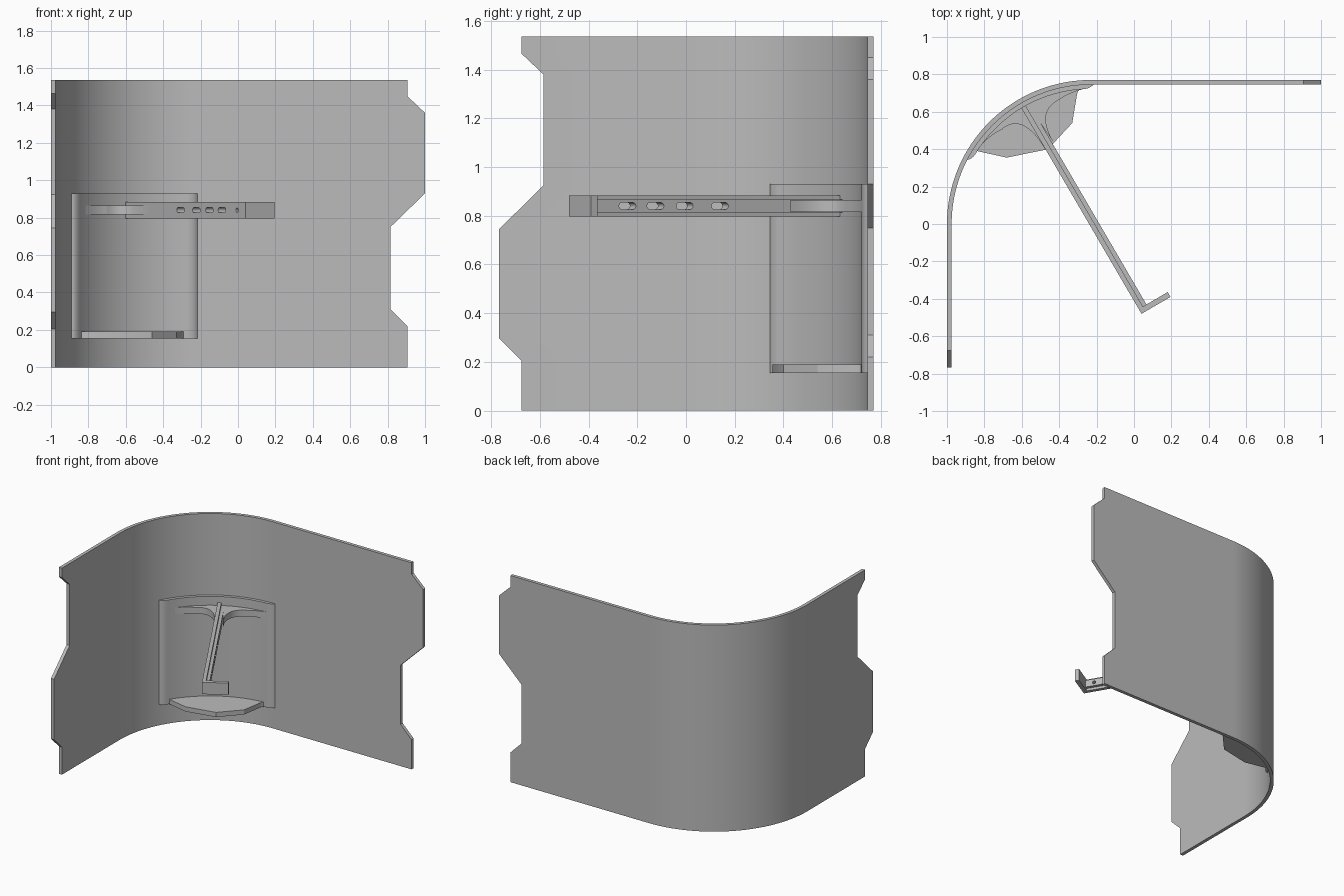
import bpy, bmesh, math
from mathutils import Matrix, Vector

cube = bpy.data.objects.get("Cube")
if cube:
    bpy.data.objects.remove(cube)

grey = bpy.data.materials.new("plain grey")
grey.use_nodes = True
grey.diffuse_color = (0.5, 0.5, 0.5, 1)
grey.node_tree.nodes["Principled BSDF"].inputs["Base Color"].default_value = (0.5, 0.5, 0.5, 1)

CENTRE = Vector((-0.23, 0.0))
R_OUT, WALL = 0.77, 0.025


def polar(r, deg):
    a = math.radians(deg)
    return (CENTRE.x + r * math.cos(a), CENTRE.y + r * math.sin(a))


def arc(r, start, end, steps):
    return [polar(r, start + (end - start) * i / steps) for i in range(steps + 1)]


def bezier(p0, p1, p2, steps=14):
    p0, p1, p2 = Vector(p0), Vector(p1), Vector(p2)
    ts = [i / steps for i in range(steps + 1)]
    return [tuple(p0 * (1 - t) ** 2 + p1 * 2 * t * (1 - t) + p2 * t * t) for t in ts]


def finish(obj):
    """Give the object its material and smooth shading with sharp edges."""
    obj.data.materials.clear()
    obj.data.materials.append(grey)
    bpy.ops.object.select_all(action='DESELECT')
    obj.select_set(True)
    bpy.context.view_layer.objects.active = obj
    bpy.ops.object.shade_smooth_by_angle(angle=math.radians(25))
    return obj


def plate(name, outlines, low, high, matrix=Matrix()):
    """Flat plate from closed outlines (inner ones are holes), low to high on local z."""
    curve = bpy.data.curves.new(name, 'CURVE')
    curve.dimensions, curve.fill_mode = '2D', 'BOTH'
    curve.extrude = (high - low) / 2
    for outline in outlines:
        spline = curve.splines.new('POLY')
        spline.points.add(len(outline) - 1)
        for point, (x, y) in zip(spline.points, outline):
            point.co = (x, y, 0, 1)
        spline.use_cyclic_u = True
    temp = bpy.data.objects.new(name, curve)
    bpy.context.collection.objects.link(temp)
    graph = bpy.context.evaluated_depsgraph_get()
    mesh = bpy.data.meshes.new_from_object(temp.evaluated_get(graph))
    bpy.data.objects.remove(temp)
    bm = bmesh.new()
    bm.from_mesh(mesh)
    bmesh.ops.remove_doubles(bm, verts=bm.verts, dist=1e-5)
    bmesh.ops.transform(bm, matrix=matrix @ Matrix.Translation((0, 0, (low + high) / 2)), verts=bm.verts)
    bmesh.ops.recalc_face_normals(bm, faces=bm.faces)
    bm.to_mesh(mesh)
    bm.free()
    obj = bpy.data.objects.new(name, mesh)
    bpy.context.collection.objects.link(obj)
    return finish(obj)


# Curved wall: rows of a bent sheet whose two ends follow notched outlines
right_end = [(0, 0.905), (0.22, 0.905), (0.31, 0.815), (0.75, 0.815),
             (0.93, 1.0), (1.36, 1.0), (1.45, 0.905), (1.535, 0.905)]
left_end = [(0, -0.675), (0.205, -0.675), (0.295, -0.767), (0.745, -0.767),
            (0.925, -0.585), (1.38, -0.585), (1.465, -0.675), (1.535, -0.675)]


def end_at(outline, z):
    for (z0, e0), (z1, e1) in zip(outline, outline[1:]):
        if z <= z1:
            return e0 + (e1 - e0) * (z - z0) / (z1 - z0)


bm = bmesh.new()
rows = []
for z in sorted({z for z, e in right_end + left_end}):
    path = [(-1.0, end_at(left_end, z))] + arc(R_OUT, 180, 90, 40) + [(end_at(right_end, z), R_OUT)]
    rows.append([bm.verts.new((x, y, z)) for x, y in path])
for low, high in zip(rows, rows[1:]):
    for i in range(len(low) - 1):
        bm.faces.new((low[i], low[i + 1], high[i + 1], high[i]))
mesh = bpy.data.meshes.new("curved_wall")
bm.to_mesh(mesh)
bm.free()
wall = bpy.data.objects.new("curved_wall", mesh)
bpy.context.collection.objects.link(wall)
thick = wall.modifiers.new("thickness", 'SOLIDIFY')
thick.thickness, thick.offset, thick.use_even_offset = WALL, -1, True
# Sheet normals must point outwards so that the thickness grows inwards
if mesh.polygons[0].normal.x > 0:
    mesh.flip_normals()
bpy.context.view_layer.objects.active = wall
bpy.ops.object.modifier_apply(modifier="thickness")
finish(wall)

# Backing pad with softly blended sides
R_IN = R_OUT - WALL
pad_back = arc(R_IN + 0.005, 89, 152.5, 30)
pad_left = bezier(polar(R_IN, 152.5), polar(0.722, 151.5), polar(0.722, 148), 8)
pad_right = bezier(polar(0.722, 94), polar(0.722, 90.5), polar(R_IN, 89), 8)
plate("backing_pad", [pad_back + pad_left + arc(0.722, 147, 95, 26) + pad_right], 0.155, 0.93)

# Faceted shelf at the foot of the pad
shelf_front = [(-0.84, 0.39), (-0.68, 0.355), (-0.46, 0.40), (-0.33, 0.54), (-0.305, 0.69)]
shelf_left = bezier(polar(R_IN, 152.5), (-0.88, 0.385), (-0.85, 0.39), 6)
shelf_right = bezier((-0.303, 0.70), (-0.29, 0.745), polar(R_IN, 89), 6)
plate("shelf", [arc(R_IN + 0.005, 89, 152.5, 30) + shelf_left + shelf_front + shelf_right], 0.155, 0.19)

# Arm frame: local x runs from pad to tip, local y is height, local z points to the left side
origin = Vector((-0.605, 0.625, 0.84))
along = (Vector((0.04, -0.48, 0.84)) - origin).normalized()
up = Vector((0, 0, 1))
side = along.cross(up)
frame = Matrix((along, up, side)).transposed().to_4x4()
frame.translation = origin
LENGTH = 1.279
sign = 1 if side.x > 0 else -1


def box(x0, x1, half):
    return [(x0, -half), (x1, -half), (x1, half), (x0, half)]


def slot(centre, half_len, radius):
    points = []
    for i in range(16):
        a = 2 * math.pi * (i + 0.5) / 16
        shift = half_len - radius if math.cos(a) > 0 else radius - half_len
        points.append((centre + shift + radius * math.cos(a), radius * math.sin(a)))
    return points


def arm_part(name, outline, near, far):
    low, high = sorted((sign * near, sign * far))
    holes = [slot((0.625 - y) / 0.864, 0.04, 0.014) for y in (0.115, -0.03, -0.15, -0.265)]
    holes.append(slot(1.19, 0.012, 0.012))
    plate(name, [outline] + holes, low, high, frame)


# Arm: tall plate with a narrower rib on its right side
arm_part("arm_plate", box(-0.03, LENGTH, 0.044), 0, 0.026)
arm_part("arm_rib", box(0.0, LENGTH - 0.025, 0.026), 0.026, 0.048)

# Upturned hook at the arm tip
plate("arm_hook", [[(0.04, -0.48), (0.195, -0.39), (0.18, -0.364), (0.026, -0.454)]], 0.796, 0.884)

# Flared gussets joining the arm to the pad
left_curve = bezier((-0.475, 0.40), (-0.60, 0.61), (-0.72, 0.495)) [:-1] + bezier((-0.70, 0.508), (-0.77, 0.48), (-0.835, 0.40), 6)
right_curve = bezier((-0.425, 0.43), (-0.53, 0.60), (-0.40, 0.665)) [:-1] + bezier((-0.40, 0.665), (-0.35, 0.70), (-0.27, 0.722), 6)
plate("left_gusset", [left_curve + arc(0.735, 147, 118, 14)], 0.816, 0.864)
plate("right_gusset", [right_curve + arc(0.735, 93, 118, 14)], 0.816, 0.864)
